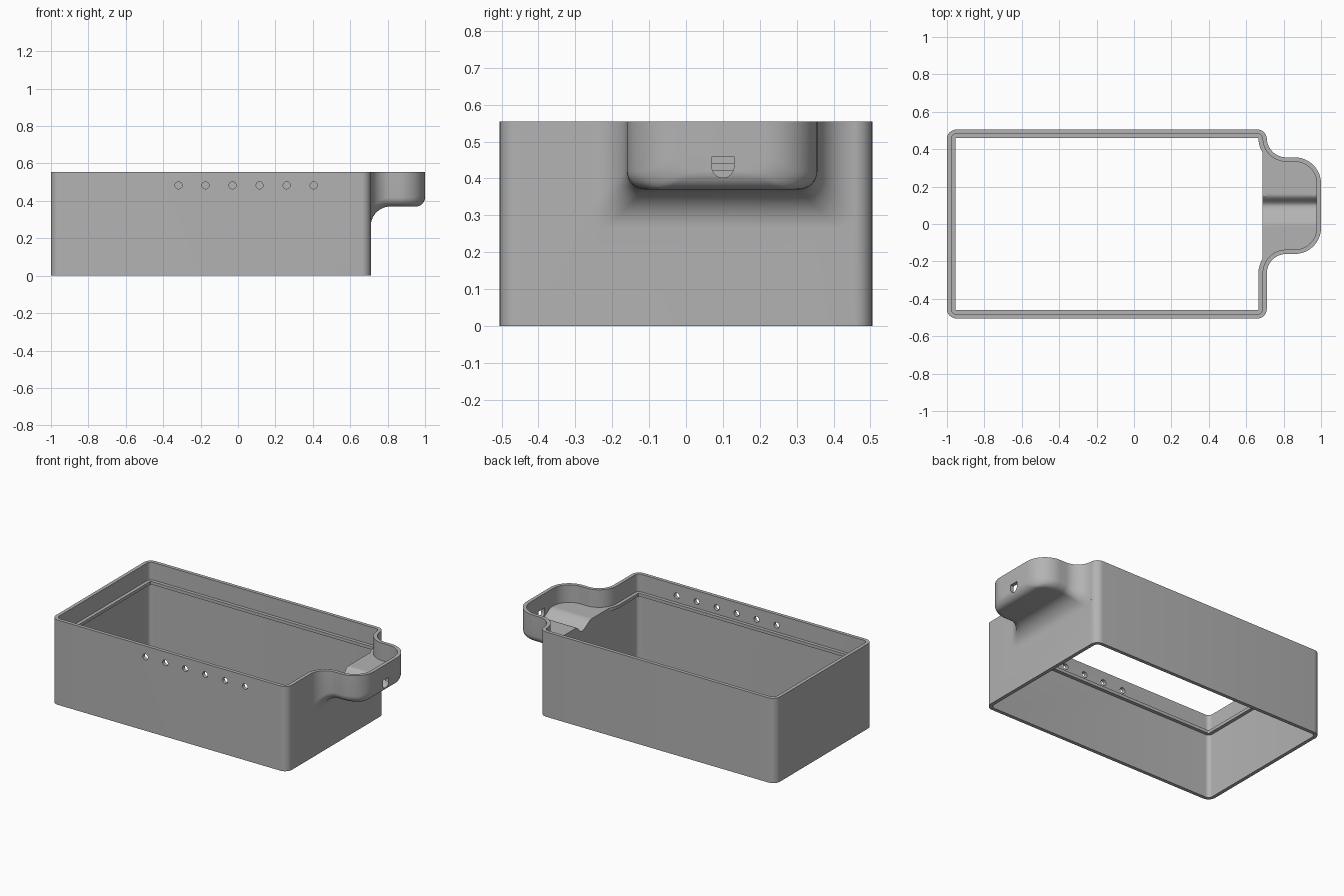
import bpy, bmesh
from math import sin, cos, pi, sqrt

cube = bpy.data.objects.get("Cube")
if cube:
    bpy.data.objects.remove(cube, do_unlink=True)

X0, X1, HALF_Y = -1.0, 0.71, 0.505      # main box
TOP, CORNER, WALL, LEDGE = 0.555, 0.05, 0.023, 0.045
NOSE_X, NOSE_Y0, NOSE_Y1, NOSE_Z = 1.0, -0.16, 0.356, 0.37
FILLET, NOSE_R, EDGE_R = 0.105, 0.14, 0.05
FLOOR, GROOVE, GROOVE_Y = 0.44, 0.045, 0.1

gray = bpy.data.materials.new("plain_gray")
gray.use_nodes = True
gray.diffuse_color = (0.45, 0.45, 0.45, 1)
gray.node_tree.nodes["Principled BSDF"].inputs["Base Color"].default_value = (0.45, 0.45, 0.45, 1)


def loft(name, rings):
    """Closed solid through rings that share one point count."""
    bm = bmesh.new()
    rows = [[bm.verts.new(p) for p in ring] for ring in rings]
    n = len(rows[0])
    for a, b in zip(rows, rows[1:]):
        for i in range(n):
            bm.faces.new((a[i], a[(i + 1) % n], b[(i + 1) % n], b[i]))
    bm.faces.new(rows[0])
    bm.faces.new(rows[-1])
    bmesh.ops.recalc_face_normals(bm, faces=bm.faces)
    mesh = bpy.data.meshes.new(name)
    bm.to_mesh(mesh)
    bm.free()
    mesh.materials.append(gray)
    ob = bpy.data.objects.new(name, mesh)
    bpy.context.collection.objects.link(ob)
    return ob


def combine(target, other, operation):
    """Apply one boolean and discard the helper."""
    mod = target.modifiers.new("bool", "BOOLEAN")
    mod.object, mod.operation, mod.solver = other, operation, "EXACT"
    bpy.context.view_layer.objects.active = target
    bpy.ops.object.modifier_apply(modifier=mod.name)
    bpy.data.objects.remove(other, do_unlink=True)


def box(name, inset, z0, z1, steps=8):
    """Rounded rectangular prism, inset from the outer box."""
    r = CORNER - inset
    ring = []
    corners = [(X1, HALF_Y), (X0, HALF_Y), (X0, -HALF_Y), (X1, -HALF_Y)]
    for k, (cx, cy) in enumerate(corners):
        cx += -CORNER if cx > 0 else CORNER
        cy += -CORNER if cy > 0 else CORNER
        for i in range(steps + 1):
            a = (k + i / steps) * pi / 2
            ring.append((cx + r * cos(a), cy + r * sin(a)))
    return loft(name, [[(x, y, z) for x, y in ring] for z in (z0, z1)])


def quarter(d, r):
    """Drop of a quarter round of radius r at distance d from its end."""
    return r - sqrt(max(0, r * r - (r - d) ** 2)) if d < r else 0


def stations(inset, steps=16):
    """Lengthwise positions and side growth for the nose."""
    wall, end = X1 - inset, NOSE_X - inset
    r, rc = FILLET + inset, NOSE_R - inset
    out = [(wall - 0.008, r)]
    angles = [i / steps * pi / 2 for i in range(steps + 1)]
    out += [(wall + r * (1 - cos(a)), r * (1 - sin(a))) for a in angles]
    out += [(end - rc * (1 - sin(a)), -rc * (1 - cos(a))) for a in angles]
    return out


def nose_solid(name, steps=8):
    rings = []
    for x, grow in stations(0):
        y0, y1 = NOSE_Y0 - grow, NOSE_Y1 + grow
        zb = NOSE_Z - max(grow, 0) + quarter(NOSE_X - x, EDGE_R)
        ring = [(x, y1, TOP), (x, y0, TOP)]
        for k, cy in enumerate((y0 + EDGE_R, y1 - EDGE_R)):
            for i in range(steps + 1):
                a = pi + (k + i / steps) * pi / 2
                ring.append((x, cy + EDGE_R * cos(a), zb + EDGE_R * (1 + sin(a))))
        rings.append(ring)
    return loft(name, rings)


def floor_height(y):
    """Nose floor with a cable groove, steep behind and gentle in front."""
    width = 0.055 if y > GROOVE_Y else 0.11
    t = min(1, abs(y - GROOVE_Y) / width)
    return FLOOR - GROOVE * (0.5 + 0.5 * cos(pi * t))


def nose_cavity(name, inset, steps=48):
    rings = []
    for x, grow in stations(inset):
        y0, y1 = NOSE_Y0 + inset - grow, NOSE_Y1 - inset + grow
        ys = [y0 + (y1 - y0) * i / steps for i in range(steps + 1)]
        rings.append([(x, y1, 0.7), (x, y0, 0.7)] + [(x, y, floor_height(y)) for y in ys])
    return loft(name, rings)


# Outer shell: box and flared nose, hollowed out and open above and below
shell = box("enclosure_shell", 0, 0, TOP)
combine(shell, nose_solid("nose"), "UNION")
combine(shell, box("box_cavity", WALL, -0.1, 0.7), "DIFFERENCE")
combine(shell, nose_cavity("nose_cavity", WALL), "DIFFERENCE")

# Row of round vents in the front wall
for i in range(6):
    circle = [(-0.318 + 0.1445 * i + 0.019 * cos(a * pi / 12),
               0.483 + 0.019 * sin(a * pi / 12)) for a in range(24)]
    vent = loft("vent", [[(x, y, z) for x, z in circle] for y in (-0.6, -0.45)])
    combine(shell, vent, "DIFFERENCE")

# Round-bottomed cable port in the nose end
port = [(GROOVE_Y + 0.03, 0.46), (GROOVE_Y - 0.03, 0.46)]
port += [(GROOVE_Y - 0.03 * cos(i * pi / 16), 0.432 - 0.03 * sin(i * pi / 16)) for i in range(17)]
combine(shell, loft("port", [[(x, y, z) for y, z in port] for x in (0.95, 1.05)]), "DIFFERENCE")

# Thin inner ledge around the box, open towards the nose
ledge = box("inner_ledge", WALL - 0.005, FLOOR - 0.02, FLOOR)
combine(ledge, box("ledge_cavity", LEDGE, 0.3, 0.6), "DIFFERENCE")
opening = nose_cavity("ledge_opening", LEDGE)
for v in opening.data.vertices:
    if v.co.z < 0.6:
        v.co.z = 0.3
combine(ledge, opening, "DIFFERENCE")

for ob in (shell, ledge):
    bpy.ops.object.select_all(action="DESELECT")
    ob.select_set(True)
    bpy.context.view_layer.objects.active = ob
    bpy.ops.object.shade_smooth_by_angle(angle=pi / 6)
